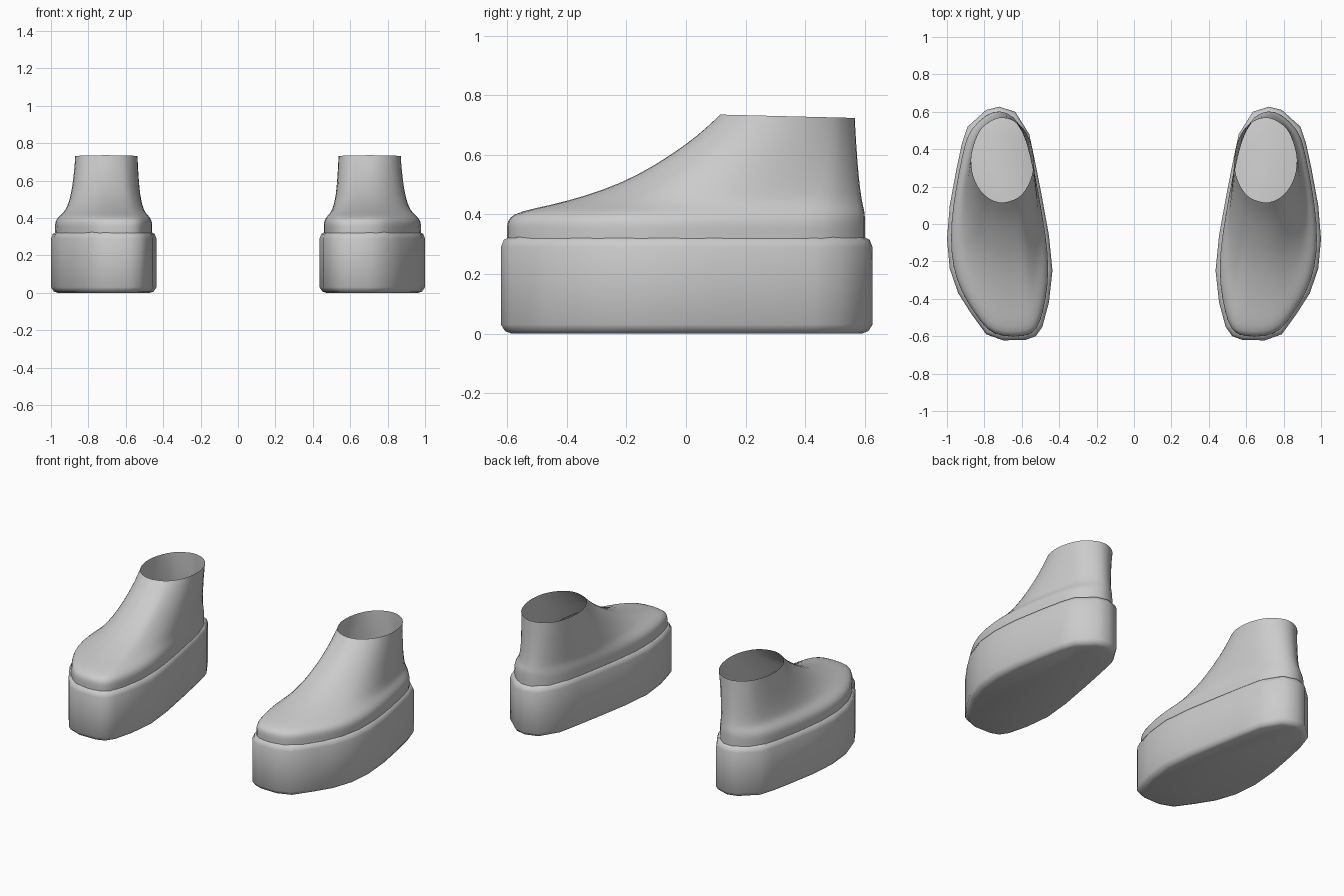
import bpy, bmesh, math

cube = bpy.data.objects.get("Cube")
if cube:
    bpy.data.objects.remove(cube, do_unlink=True)

grey = bpy.data.materials.new("light grey")
grey.use_nodes = True
COLOUR = (0.6, 0.6, 0.6, 1)
grey.diffuse_color = COLOUR
grey.node_tree.nodes["Principled BSDF"].inputs["Base Color"].default_value = COLOUR

# Left sole outline, anticlockwise from the toe
OUTLINE = [(0.58, -0.62), (0.70, -0.622), (0.79, -0.59), (0.87, -0.48), (0.94, -0.37),
           (0.985, -0.24), (1.0, -0.08), (0.985, 0.1), (0.95, 0.29), (0.92, 0.43),
           (0.89, 0.52), (0.79, 0.61), (0.72, 0.627), (0.635, 0.6), (0.56, 0.48),
           (0.53, 0.34), (0.495, 0.16), (0.455, -0.06), (0.436, -0.25), (0.455, -0.42),
           (0.49, -0.55), (0.525, -0.6)]
MID_X = 0.715

# Upper rings: height, sideways blend and lengthwise blend from sole to collar
RINGS = [(0.30, 0, 0), (0.335, 0, 0), (0.365, -0.02, 0), (0.39, 0.04, 0.01),
         (0.41, 0.2, 0.06), (0.43, 0.42, 0.2), (0.455, 0.58, 0.34), (0.50, 0.72, 0.53),
         (0.56, 0.84, 0.69), (0.635, 0.93, 0.85), (0.69, 0.98, 0.94), (0.73, 1, 1)]


def inset(x, y, d):
    """Pull an outline point towards the middle of the shoe."""
    return MID_X + (x - MID_X) * (1 - d / 0.28), y * (1 - d / 0.62)


def collar_point(x, y):
    """Match an outline point with one on the oval ankle opening."""
    a = math.atan2(y / 0.62, (x - MID_X) / 0.28)
    return 0.703 + 0.17 * math.cos(a), 0.34 + 0.23 * math.sin(a)


def loft(name, rings, side, caps):
    """Join rings of points with quads; side -1 mirrors the part."""
    bm = bmesh.new()
    loops = []
    for ring in rings:
        pts = ring if side > 0 else ring[::-1]
        loops.append([bm.verts.new((side * x, y, z)) for x, y, z in pts])
    n = len(loops[0])
    for low, high in zip(loops, loops[1:]):
        for i in range(n):
            j = (i + 1) % n
            bm.faces.new((low[i], low[j], high[j], high[i]))
    if caps:
        bm.faces.new(loops[0][::-1])
        bm.faces.new(loops[-1])
    mesh = bpy.data.meshes.new(name)
    bm.to_mesh(mesh)
    bm.free()
    mesh.materials.append(grey)
    obj = bpy.data.objects.new(name, mesh)
    bpy.context.collection.objects.link(obj)
    bpy.ops.object.select_all(action="DESELECT")
    obj.select_set(True)
    bpy.context.view_layer.objects.active = obj
    return obj


def sole(name, side):
    # Thick platform with rounded top and bottom edges
    steps = [(0.0, 0.035), (0.008, 0.014), (0.03, 0.0), (0.29, 0.0), (0.315, 0.01), (0.325, 0.03)]
    rings = [[(*inset(x, y, d), z) for x, y in OUTLINE] for z, d in steps]
    loft(name, rings, side, True)
    bpy.ops.object.shade_smooth_by_angle(angle=math.radians(50))


def upper(name, side):
    # Open ankle-high shell narrowing from the sole to the collar
    rings = []
    for z, across, along in RINGS:
        ring = []
        for x, y in OUTLINE:
            bx, by = inset(x, y, 0.018)
            cx, cy = collar_point(x, y)
            tilt = (0.34 - cy) * 0.025 * along
            ring.append((bx + (cx - bx) * across, by + (cy - by) * along, z + tilt))
        rings.append(ring)
    obj = loft(name, rings, side, False)
    smooth = obj.modifiers.new("rounding", "SUBSURF")
    smooth.levels = smooth.render_levels = 1
    bpy.ops.object.shade_smooth()


for label, side in (("left", 1), ("right", -1)):
    sole(label + "_platform_sole", side)
    upper(label + "_boot_upper", side)
